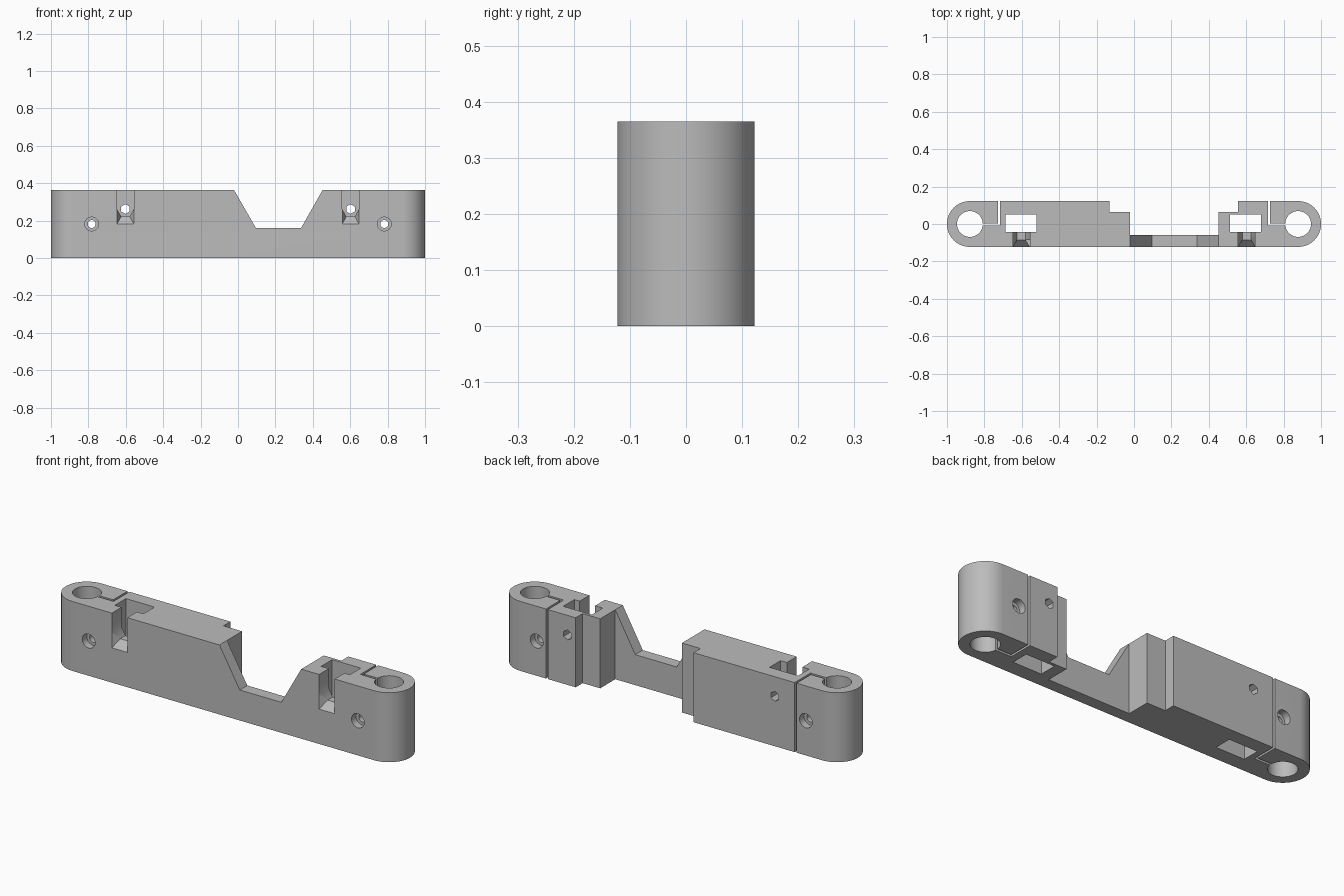
import bpy, bmesh
from math import cos, sin, pi

cube = bpy.data.objects.get("Cube")
if cube:
    bpy.data.objects.remove(cube, do_unlink=True)

HEIGHT, R, ROD_X = 0.365, 0.1225, 0.8775
NUT_X, NUT_Z = 0.602, 0.262
CLAMP_X, CLAMP_Z = 0.782, 0.182

grey = bpy.data.materials.new("plain grey")
grey.use_nodes = True
grey.diffuse_color = (0.5, 0.5, 0.5, 1)
grey.node_tree.nodes["Principled BSDF"].inputs["Base Color"].default_value = (0.5, 0.5, 0.5, 1)


def loft(name, rings):
    """Closed solid through a list of equal-length 3D rings."""
    bm = bmesh.new()
    loops = [[bm.verts.new(p) for p in ring] for ring in rings]
    n = len(loops[0])
    for a, b in zip(loops, loops[1:]):
        for i in range(n):
            j = (i + 1) % n
            bm.faces.new((a[i], a[j], b[j], b[i]))
    bm.faces.new(loops[0])
    bm.faces.new(loops[-1])
    bmesh.ops.recalc_face_normals(bm, faces=bm.faces)
    mesh = bpy.data.meshes.new(name)
    bm.to_mesh(mesh)
    bm.free()
    mesh.materials.append(grey)
    obj = bpy.data.objects.new(name, mesh)
    bpy.context.collection.objects.link(obj)
    return obj


def upright(name, pts, z0, z1):
    return loft(name, [[(x, y, z) for x, y in pts] for z in (z0, z1)])


def through(name, pts, y0, y1):
    return loft(name, [[(x, y, z) for x, z in pts] for y in (y0, y1)])


def arc(cx, cy, r, start, end, n):
    return [(cx + r * cos(start + (end - start) * i / n),
             cy + r * sin(start + (end - start) * i / n)) for i in range(n + 1)]


def circle(cx, cy, r, n, turn=0):
    return arc(cx, cy, r, turn, turn + 2 * pi, n)[:-1]


def box(name, x0, x1, y0, y1):
    return upright(name, [(x0, y0), (x1, y0), (x1, y1), (x0, y1)], -0.1, HEIGHT + 0.1)


# Body: rounded ends, stepped blocks joined by a thin front web
plan = arc(ROD_X, 0, R, -pi / 2, pi / 2, 32)
plan += [(0.555, R), (0.555, 0.065), (0.453, 0.065), (0.453, -0.06),
         (-0.022, -0.06), (-0.022, 0.065), (-0.13, 0.065), (-0.13, R)]
plan += arc(-ROD_X, 0, R, pi / 2, 3 * pi / 2, 32)
body = upright("rod_clamp_carriage", plan, 0, HEIGHT)

# Sloped notch in the web
cutters = [through("web_notch", [(-0.022, HEIGHT), (0.096, 0.16), (0.337, 0.16),
                                 (0.453, HEIGHT), (0.453, 0.5), (-0.022, 0.5)], -0.2, -0.05)]

for s in (-1, 1):
    # Rod bore and L-shaped clamping slit
    cutters.append(upright("rod_bore", circle(s * ROD_X, 0, 0.069, 48), -0.1, HEIGHT + 0.1))
    slit = [(0.85, -0.009), (0.717, -0.009), (0.717, 0.2), (0.728, 0.2), (0.728, 0.004), (0.85, 0.004)]
    cutters.append(upright("clamp_slit", [(s * x, y) for x, y in slit], -0.1, HEIGHT + 0.1))

    # Belt pocket
    mid = -0.603 if s < 0 else 0.595
    cutters.append(box("belt_pocket", mid - 0.083, mid + 0.083, -0.042, 0.05))

    # Nut slot: half hexagon seat flaring to a square mouth at the front
    def mouth(y, foot, floor):
        x, w, top = s * NUT_X, 0.045, HEIGHT + 0.1
        half = [(w, top), (w, NUT_Z), (foot, floor)]
        return [(x - a, y, z) for a, z in half] + [(x + a, y, z) for a, z in reversed(half)]
    cutters.append(loft("nut_slot", [mouth(-R - 0.001, 0.045, 0.182),
                                     mouth(-0.085, 0.0225, 0.222),
                                     mouth(-0.03, 0.0225, 0.222)]))

    # Screw holes through the back wall and through the clamp
    cutters.append(through("tension_screw_hole", circle(s * NUT_X, NUT_Z, 0.026, 6, pi / 6), 0.03, 0.2))
    cutters.append(through("clamp_screw_hole", circle(s * CLAMP_X, CLAMP_Z, 0.021, 24), -0.2, 0.2))
    for y0, y1 in ((-0.2, -0.085), (0.085, 0.2)):
        cutters.append(through("clamp_counterbore", circle(s * CLAMP_X, CLAMP_Z, 0.037, 24), y0, y1))

# Cut everything out of the body
bpy.context.view_layer.objects.active = body
for cutter in cutters:
    cutter.hide_render = True
    mod = body.modifiers.new(cutter.name, "BOOLEAN")
    mod.operation = "DIFFERENCE"
    mod.solver = "EXACT"
    mod.object = cutter
    bpy.ops.object.modifier_apply(modifier=mod.name)
    bpy.data.objects.remove(cutter, do_unlink=True)

bpy.ops.object.select_all(action="DESELECT")
body.select_set(True)
bpy.ops.object.shade_smooth_by_angle(angle=pi / 6)
